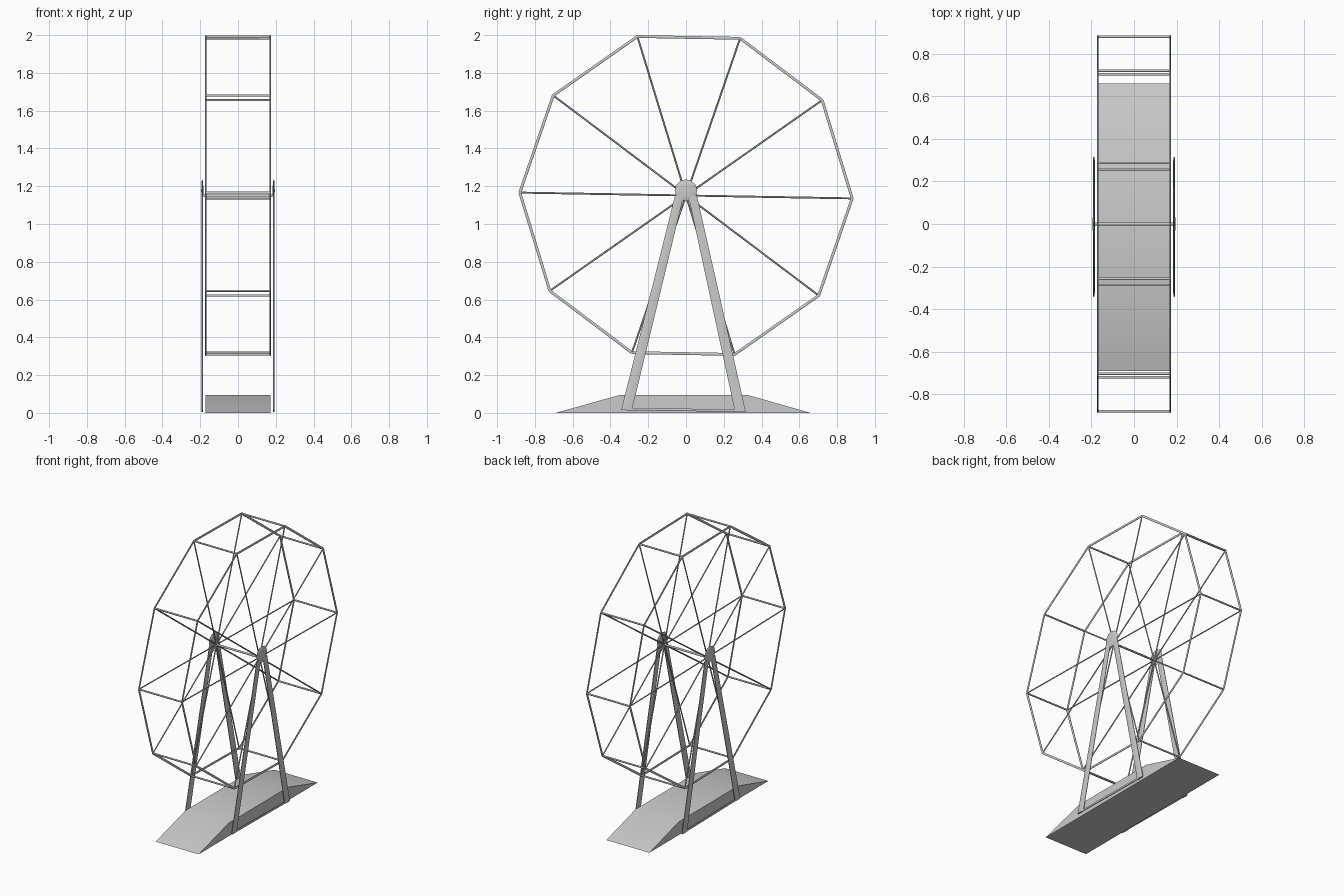
import bpy, bmesh, math
from mathutils import Vector

if "Cube" in bpy.data.objects:
    bpy.data.objects.remove(bpy.data.objects["Cube"])

X = Vector((1, 0, 0))
SIDES = (("left", -1), ("right", 1))
HUB_Z, RADIUS, RIM_X, LEG_X = 1.151, 0.88, 0.171, 0.189


def rod(bm, a, b, wide, thin, n=8, wide_end=None, across=None):
    """Elliptical rod from a to b: 'thin' along the first axis, 'wide' across it."""
    a, b = Vector(a), Vector(b)
    d = (b - a).normalized()
    u = Vector((0, 1, 0)) if abs(d.x) > 0.9 else X
    v = Vector(across) if across else d.cross(u)
    rings = []
    for p, w in ((a, wide), (b, wide_end or wide)):
        rings.append([bm.verts.new(p + u * thin * math.cos(t) + v * w * math.sin(t))
                      for t in (2 * math.pi * (i + 0.5) / n for i in range(n))])
    for i in range(n):
        j = (i + 1) % n
        bm.faces.new((rings[0][i], rings[0][j], rings[1][j], rings[1][i]))
    bm.faces.new(rings[0][::-1])
    bm.faces.new(rings[1])


def finish(name, bm, angle=50):
    bmesh.ops.recalc_face_normals(bm, faces=bm.faces)
    me = bpy.data.meshes.new(name)
    bm.to_mesh(me)
    bm.free()
    ob = bpy.data.objects.new(name, me)
    bpy.context.collection.objects.link(ob)
    bpy.ops.object.select_all(action='DESELECT')
    ob.select_set(True)
    bpy.context.view_layer.objects.active = ob
    bpy.ops.object.shade_smooth_by_angle(angle=math.radians(angle))
    return ob


# ten wheel corners, turned by one degree
corners = [(RADIUS * math.cos(math.radians(36 * i - 1)),
            HUB_Z + RADIUS * math.sin(math.radians(36 * i - 1))) for i in range(10)]

# rims and spokes
for side, s in SIDES:
    x = s * RIM_X
    rim, spokes = bmesh.new(), bmesh.new()
    for i, (y, z) in enumerate(corners):
        y2, z2 = corners[(i + 1) % 10]
        rod(rim, (x, y, z), (x, y2, z2), 0.008, 0.004)
        rod(spokes, (x, 0, HUB_Z), (x, y, z), 0.005, 0.004, 6)
    finish(side + "_rim", rim)
    finish(side + "_spokes", spokes)

# bars joining the two rims
bars = bmesh.new()
for y, z in corners:
    rod(bars, (-RIM_X, y, z), (RIM_X, y, z), 0.006, 0.006)
finish("cross_bars", bars)

# axle
axle = bmesh.new()
rod(axle, (-LEG_X, 0, HUB_Z), (LEG_X, 0, HUB_Z), 0.007, 0.007)
finish("axle", axle)

# flat A-frame supports with a hub cap and a floor bar
for side, s in SIDES:
    x = s * LEG_X
    for name, y, z in (("front", -0.315, 0.014), ("back", 0.288, 0.006)):
        leg = bmesh.new()
        rod(leg, (x, y, z), (x, 0.035 * (1 if y > 0 else -1), 1.15), 0.031, 0.005, 8,
            0.025, (0, 1, 0))
        finish(f"{side}_{name}_leg", leg)
    bar = bmesh.new()
    rod(bar, (x, -0.315, 0.02), (x, 0.29, 0.012), 0.007, 0.004)
    finish(side + "_floor_bar", bar)
    cap = bmesh.new()
    bmesh.ops.create_uvsphere(cap, u_segments=10, v_segments=6, radius=1)
    bmesh.ops.scale(cap, vec=(0.006, 0.06, 0.058), verts=cap.verts)
    bmesh.ops.translate(cap, vec=(x, 0, 1.178), verts=cap.verts)
    finish(side + "_hub_cap", cap)

# low boarding platform with a ramp at each end
base = bmesh.new()
profile = [(-0.69, 0), (0.66, 0), (0.325, 0.095), (-0.35, 0.095)]
face = base.faces.new([base.verts.new((-RIM_X, y, z)) for y, z in profile])
ext = bmesh.ops.extrude_face_region(base, geom=[face])
bmesh.ops.translate(base, vec=(2 * RIM_X, 0, 0),
                    verts=[g for g in ext["geom"] if isinstance(g, bmesh.types.BMVert)])
finish("platform", base, 30)
